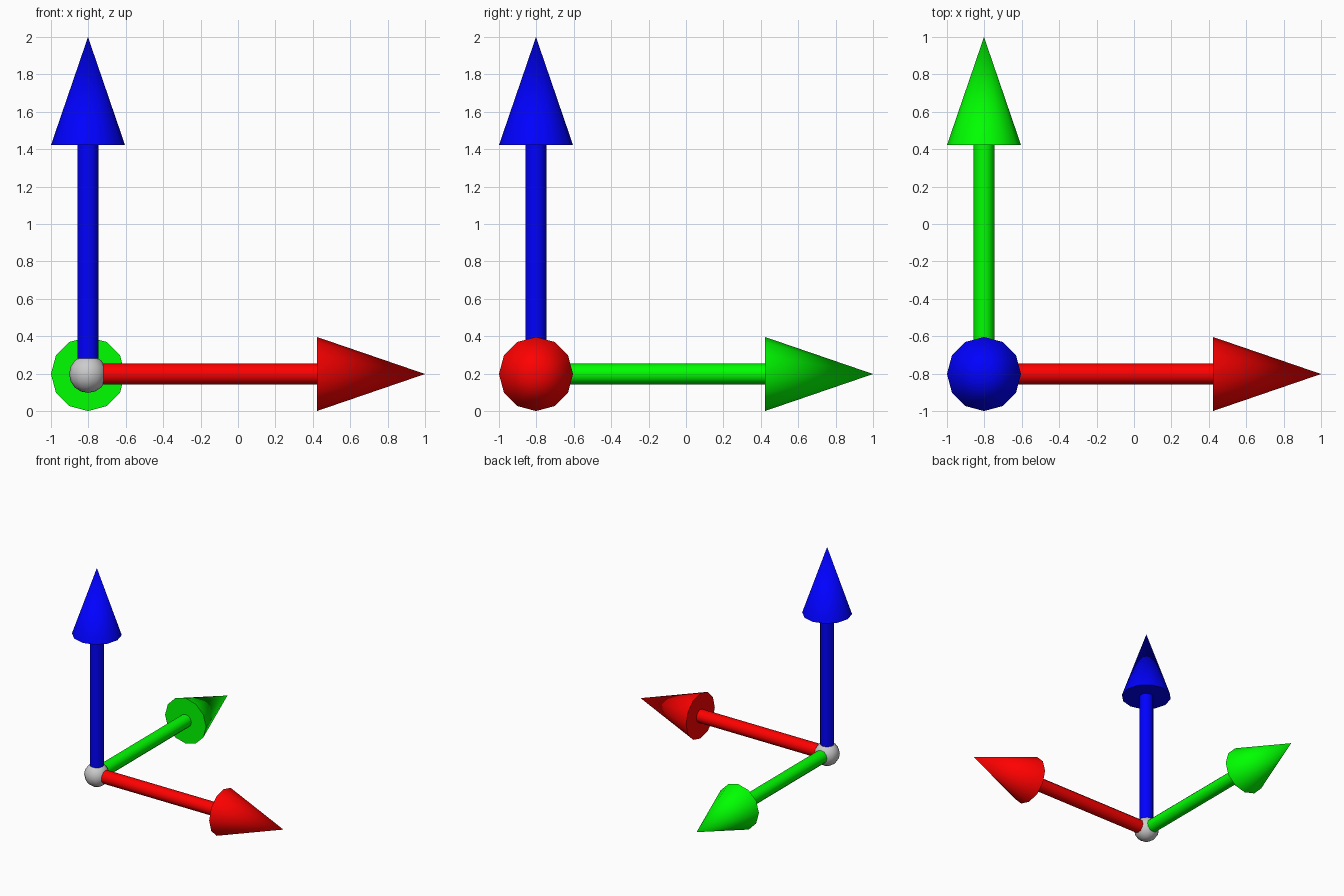
import bpy
from math import radians
from mathutils import Vector

if "Cube" in bpy.data.objects:
    bpy.data.objects.remove(bpy.data.objects["Cube"])

ORIGIN = Vector((-0.802, -0.802, 0.198))
LENGTH, HEAD_START = 1.802, 1.224   # tip and head base, measured from the origin
HEAD_R, SHAFT_R, BALL_R = 0.198, 0.056, 0.101
SIDES = 12


def finish(name, mat=None):
    obj = bpy.context.object
    obj.name = name
    if mat:
        obj.data.materials.append(mat)
    bpy.ops.object.shade_smooth_by_angle(angle=radians(50))


def arrow(name, direction, color):
    mat = bpy.data.materials.new(name)
    mat.diffuse_color = color
    mat.use_nodes = True
    mat.node_tree.nodes["Principled BSDF"].inputs["Base Color"].default_value = mat.diffuse_color
    axis = Vector(direction)
    rot = axis.to_track_quat('Z', 'Y').to_euler()
    # Shaft
    bpy.ops.mesh.primitive_cylinder_add(
        vertices=SIDES, radius=SHAFT_R, depth=HEAD_START,
        location=ORIGIN + axis * HEAD_START / 2, rotation=rot)
    finish(name + "_shaft", mat)
    # Pointed head
    bpy.ops.mesh.primitive_cone_add(
        vertices=SIDES, radius1=HEAD_R, radius2=0, depth=LENGTH - HEAD_START,
        location=ORIGIN + axis * (LENGTH + HEAD_START) / 2, rotation=rot)
    finish(name + "_head", mat)


# Three axis arrows
arrow("red_arrow", (1, 0, 0), (1, 0, 0, 1))
arrow("green_arrow", (0, 1, 0), (0, 1, 0, 1))
arrow("blue_arrow", (0, 0, 1), (0, 0, 1, 1))

# Ball joint at the origin
bpy.ops.mesh.primitive_uv_sphere_add(
    segments=SIDES, ring_count=8, radius=BALL_R, location=ORIGIN)
finish("origin_ball")
